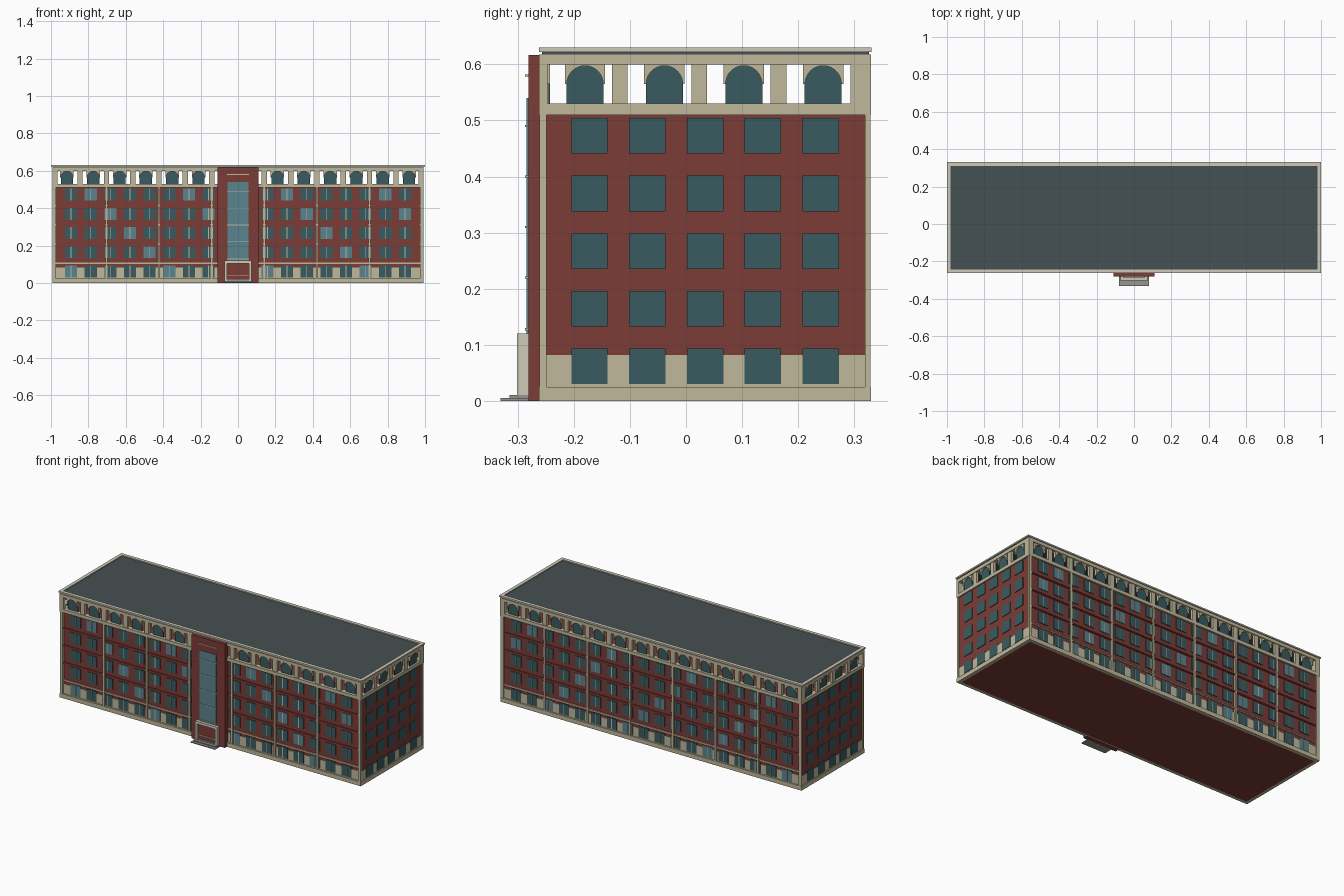
import bpy, bmesh, math

if "Cube" in bpy.data.objects:
    bpy.data.objects.remove(bpy.data.objects["Cube"])

def material(name, rgb):
    m = bpy.data.materials.new(name)
    m.diffuse_color = (*rgb, 1)
    m.use_nodes = True
    m.node_tree.nodes["Principled BSDF"].inputs["Base Color"].default_value = m.diffuse_color
    return m

BRICK = material("brick", (0.20, 0.045, 0.037))
STONE = material("stone", (0.53, 0.48, 0.33))
TRIM = material("pale_trim", (0.62, 0.59, 0.48))
GLASS = material("dark_glass", (0.04, 0.105, 0.115))
LIT = material("light_glass", (0.10, 0.23, 0.27))
ROOF = material("roof", (0.06, 0.08, 0.085))
STEP = material("step_grey", (0.30, 0.30, 0.28))

class Part:
    """Collects boxes and prisms into one named object."""
    def __init__(self, name, mat):
        self.name, self.mat, self.bm = name, mat, bmesh.new()

    def prism(self, pts, d0, d1, axis):
        # outline in (along-wall, z), pushed through the wall from d0 to d1
        put = (lambda u, d, z: (u, d, z)) if axis == 'y' else (lambda u, d, z: (d, u, z))
        f = self.bm.faces.new([self.bm.verts.new(put(u, d0, z)) for u, z in pts])
        ext = bmesh.ops.extrude_face_region(self.bm, geom=[f])
        vs = [v for v in ext['geom'] if isinstance(v, bmesh.types.BMVert)]
        bmesh.ops.translate(self.bm, verts=vs, vec=put(0, d1 - d0, 0))

    def box(self, u0, u1, d0, d1, z0, z1, axis='y'):
        self.prism([(u0, z0), (u1, z0), (u1, z1), (u0, z1)], d0, d1, axis)

    def ring(self, x, y0, y1, w, z0, z1):
        # rectangular frame running around the building
        self.box(-x, x, y0, y0 + w, z0, z1)
        self.box(-x, x, y1 - w, y1, z0, z1)
        for a, b in ((-x, -x + w), (x - w, x)):
            self.box(a, b, y0 + w, y1 - w, z0, z1)

    def done(self):
        bmesh.ops.recalc_face_normals(self.bm, faces=self.bm.faces)
        me = bpy.data.meshes.new(self.name)
        self.bm.to_mesh(me)
        self.bm.free()
        me.materials.append(self.mat)
        bpy.context.collection.objects.link(bpy.data.objects.new(self.name, me))

YF, YB, XW = -0.25, 0.32, 0.985      # wall planes
FLOORS = [0.03 + 0.1027 * f for f in range(5)]
WIN_H, WIN_W = 0.0635, 0.0325        # window height, half width
BAY = 0.1407                         # attic arch spacing

# Main body and ground floor cladding
p = Part("brick_body", BRICK)
p.box(-XW, XW, YF, YB, 0.001, 0.51)
p.done()
p = Part("ground_floor_cladding", STONE)
p.ring(XW + 0.002, YF - 0.002, YB + 0.002, 0.006, 0, 0.082)
p.done()
p = Part("plinth", STONE)
p.ring(0.992, -0.262, 0.33, 0.02, 0, 0.025)
p.done()

# Windows: dark and light panes, with mullions on the long walls
dark, light = Part("windows_dark", GLASS), Part("windows_light", LIT)
mull = Part("window_mullions", STONE)
sill = Part("window_sills", STONE)
for wall, out in ((YF, -1), (YB, 1)):
    for i in range(18):
        x = 0.105 * (i - 8.5)
        if out < 0 and abs(x) < 0.11:
            continue
        for f, z in enumerate(FLOORS):
            pane = light if (i + f) % 5 == 0 else dark
            pane.box(x - WIN_W, x + WIN_W, wall, wall + out * 0.004, z, z + WIN_H)
            mull.box(x - 0.002, x + 0.002, wall, wall + out * 0.006, z, z + WIN_H)
for s in (-1, 1):
    for k in range(5):
        y = 0.034 + 0.103 * (k - 2)
        for z in FLOORS:
            dark.box(y - WIN_W, y + WIN_W, s * XW, s * (XW + 0.004), z, z + WIN_H, 'x')
dark.done()
light.done()
mull.done()
sill.bm.free()

# Floor ledges on the long walls
p = Part("floor_ledges", BRICK)
q = Part("ground_floor_ledge", STONE)
for wall, out in ((YF, -1), (YB, 1)):
    for z in FLOORS[1:]:
        part = q if z == FLOORS[1] else p
        part.box(-XW, XW, wall, wall + out * 0.006, z - 0.03, z - 0.023)
p.done()
q.done()

# Pilasters every second bay, and corner piers
p = Part("pilasters", STONE)
for k in range(-2, 4):
    x = BAY * (2 * k - 1)
    p.box(x - 0.006, x + 0.006, YF, -0.261, 0.025, 0.512)
    p.box(x - 0.006, x + 0.006, YB, 0.329, 0.025, 0.512)
for s in (-1, 1):
    p.box(s * 0.972, s * 0.991, YF + 0.001, -0.261, 0.025, 0.512)
    p.box(s * 0.972, s * 0.991, YB - 0.001, 0.329, 0.025, 0.512)
p.done()

# Attic: sill band, lintel band, piers and arches
p = Part("attic_bands", STONE)
p.ring(0.993, -0.262, 0.33, 0.03, 0.51, 0.53)
p.ring(0.993, -0.262, 0.33, 0.03, 0.60, 0.618)
p.done()

def arc(c, r, n=16):
    return [(c + r * math.cos(math.pi * i / n), 0.565 + r * math.sin(math.pi * i / n))
            for i in range(n + 1)]

piers = Part("attic_piers", STONE)
heads = Part("arch_surrounds", STONE)
panes = Part("arch_windows", GLASS)

def arch(c, outer, inner, glass, axis):
    panes.prism([(c - 0.033, 0.53), (c + 0.033, 0.53)] + arc(c, 0.033), glass, glass + 0.003, axis)
    heads.prism([(c - 0.036, 0.565), (c - 0.036, 0.601), (c + 0.036, 0.601), (c + 0.036, 0.565)]
                + arc(c, 0.0325), outer, inner, axis)

for outer, inner, glass in ((-0.258, -0.242, -0.245), (0.326, 0.31, 0.312)):
    for k in range(-6, 7):
        piers.box(BAY * k - 0.014, BAY * k + 0.014, outer, inner, 0.53, 0.60)
    for k in range(14):
        x = BAY * (k - 6.5)
        if outer > 0 or abs(x) > 0.1:
            arch(x, outer, inner, glass, 'y')
for s in (-1, 1):
    for k in range(4):
        arch(-0.18 + 0.1415 * k, s * 0.99, s * 0.974, s * 0.979, 'x')
    for k in range(3):
        y = -0.118 + 0.1415 * k
        piers.box(y - 0.014, y + 0.014, s * 0.99, s * 0.974, 0.53, 0.60, 'x')
    # corner piers
    piers.box(s * 0.965, s * 0.993, -0.262, -0.247, 0.53, 0.60)
    piers.box(s * 0.965, s * 0.993, 0.293, 0.33, 0.53, 0.60)
for part in (piers, heads, panes):
    part.done()

# Roof slab and cornice
p = Part("roof_slab", ROOF)
p.box(-0.992, 0.992, -0.257, 0.326, 0.612, 0.624)
p.done()
p = Part("cornice", TRIM)
p.ring(1.0, -0.262, 0.331, 0.02, 0.622, 0.63)
p.done()

# Entrance tower with tall window
p = Part("entrance_tower", BRICK)
p.box(-0.11, 0.11, -0.281, -0.25, 0, 0.617)
p.done()
p = Part("tower_window", LIT)
p.box(-0.055, 0.055, -0.284, -0.28, 0.11, 0.54)
p.done()
p = Part("tower_window_bars", STONE)
for z in (0.128, 0.22, 0.31, 0.40, 0.49, 0.58):
    p.box(-0.058, 0.058, -0.287, -0.28, z - 0.002, z + 0.002)
p.done()

# Portal frame, door panel and steps
p = Part("portal_frame", TRIM)
for s in (-1, 1):
    p.box(s * 0.058, s * 0.073, -0.301, -0.28, 0, 0.12)
p.box(-0.058, 0.058, -0.301, -0.28, 0.105, 0.12)
p.done()
p = Part("portal_panel", BRICK)
p.box(-0.058, 0.058, -0.29, -0.28, 0.015, 0.105)
p.done()
p = Part("portal_rail", STONE)
p.box(-0.055, 0.055, -0.293, -0.289, 0.037, 0.041)
p.done()
p = Part("entrance_steps", STEP)
for front, w, top in ((-0.331, 0.08, 0.005), (-0.315, 0.075, 0.011), (-0.297, 0.07, 0.018)):
    p.box(-w, w, front, -0.28, 0, top)
p.done()
